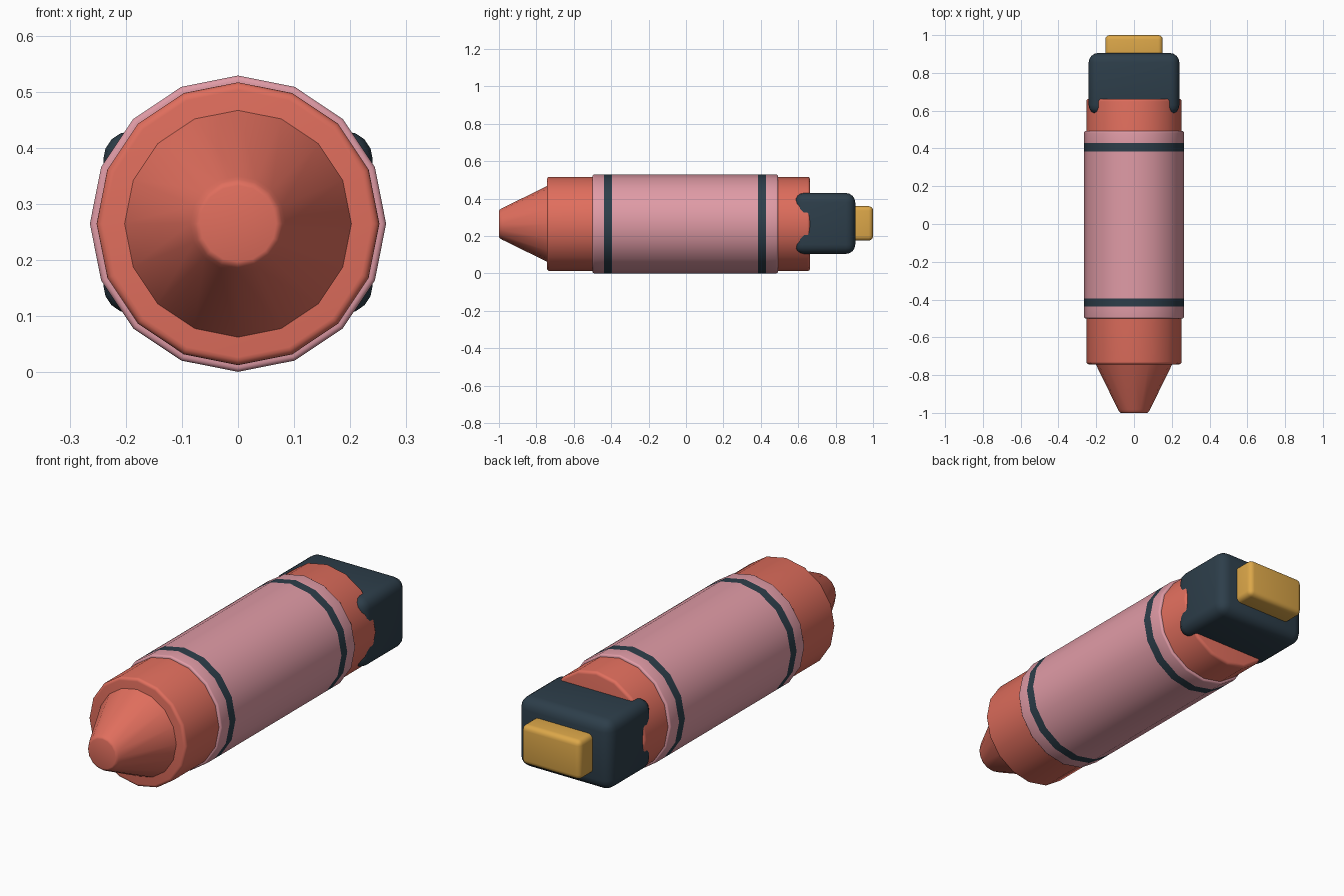
import bpy, bmesh
from math import sin, cos, pi, radians
from mathutils import Vector

old = bpy.data.objects.get("Cube")
if old:
    bpy.data.objects.remove(old, do_unlink=True)

SIDES = 16
AXIS_Z = 0.265


def material(name, srgb):
    lin = [((c / 255 + 0.055) / 1.055) ** 2.4 for c in srgb]
    mat = bpy.data.materials.new(name)
    mat.use_nodes = True
    mat.diffuse_color = (*lin, 1)
    mat.node_tree.nodes["Principled BSDF"].inputs["Base Color"].default_value = (*lin, 1)
    return mat


WAX = material("coral red wax", (224, 110, 93))
PAPER = material("dusty pink paper", (224, 155, 166))
SLATE = material("dark slate", (45, 62, 74))
GOLD = material("golden yellow", (220, 167, 73))


def finish(name, bm, mats):
    bmesh.ops.recalc_face_normals(bm, faces=bm.faces[:])
    mesh = bpy.data.meshes.new(name)
    bm.to_mesh(mesh)
    bm.free()
    obj = bpy.data.objects.new(name, mesh)
    bpy.context.collection.objects.link(obj)
    for m in mats:
        mesh.materials.append(m)
    for o in bpy.context.selected_objects:
        o.select_set(False)
    obj.select_set(True)
    bpy.context.view_layer.objects.active = obj
    bpy.ops.object.shade_smooth_by_angle(angle=radians(32))
    return obj


def lathe(name, profile, mats, painted=()):
    """Turn a (y, radius) profile round the long axis; bands in painted use slot 1."""
    bm = bmesh.new()
    rings = []
    for y, r in profile:
        turns = [2 * pi * i / SIDES for i in range(SIDES)]
        rings.append([bm.verts.new((r * cos(a), y, AXIS_Z + r * sin(a))) for a in turns])
    for a, b in zip(rings, rings[1:]):
        for i in range(SIDES):
            j = (i + 1) % SIDES
            bm.faces.new((a[i], a[j], b[j], b[i]))
    bm.faces.new(rings[0])
    bm.faces.new(rings[-1])
    for f in bm.faces:
        y = f.calc_center_median().y
        f.material_index = int(any(lo < y < hi for lo, hi in painted))
    return finish(name, bm, mats)


def rounded_end(y, radius, bevel, direction):
    """Quarter-round rim, listed from the end cap towards the side wall."""
    steps = [i * pi / 8 for i in range(5)]
    return [(y - direction * bevel * (1 - cos(a)), radius - bevel + bevel * sin(a)) for a in steps]


def cylinder_profile(y0, y1, radius, bevel, cuts=()):
    return (rounded_end(y0, radius, bevel, -1) + [(c, radius) for c in cuts]
            + rounded_end(y1, radius, bevel, 1)[::-1])


def rounded_box(name, lo, hi, bevel, mat):
    lo, hi = Vector(lo), Vector(hi)
    bm = bmesh.new()
    bmesh.ops.create_cube(bm, size=1)
    for v in bm.verts:
        v.co = (lo + hi) / 2 + v.co * (hi - lo)
    bmesh.ops.bevel(bm, geom=bm.edges[:], offset=bevel, segments=4, profile=0.5, affect='EDGES')
    return finish(name, bm, [mat])


# Wax stick and its tapered tip
lathe("crayon_body", cylinder_profile(-0.743, 0.663, 0.252, 0.014), [WAX])
lathe("crayon_tip", [(-1.0, 0.068), (-0.998, 0.074), (-0.992, 0.079), (-0.982, 0.085),
                     (-0.735, 0.206)], [WAX])

# Paper sleeve with two painted bands
bands = [(-0.438, -0.395), (0.385, 0.428)]
cuts = [y for band in bands for y in band]
lathe("paper_wrapper", cylinder_profile(-0.5, 0.492, 0.264, 0.009, cuts), [PAPER, SLATE], bands)

# Plug housing at the back, its corners breaking through the wax, and the connector
rounded_box("plug_housing", (-0.24, 0.58, 0.105), (0.24, 0.905, 0.43), 0.05, SLATE)
rounded_box("plug_connector", (-0.152, 0.85, 0.176), (0.152, 1.0, 0.36), 0.024, GOLD)
